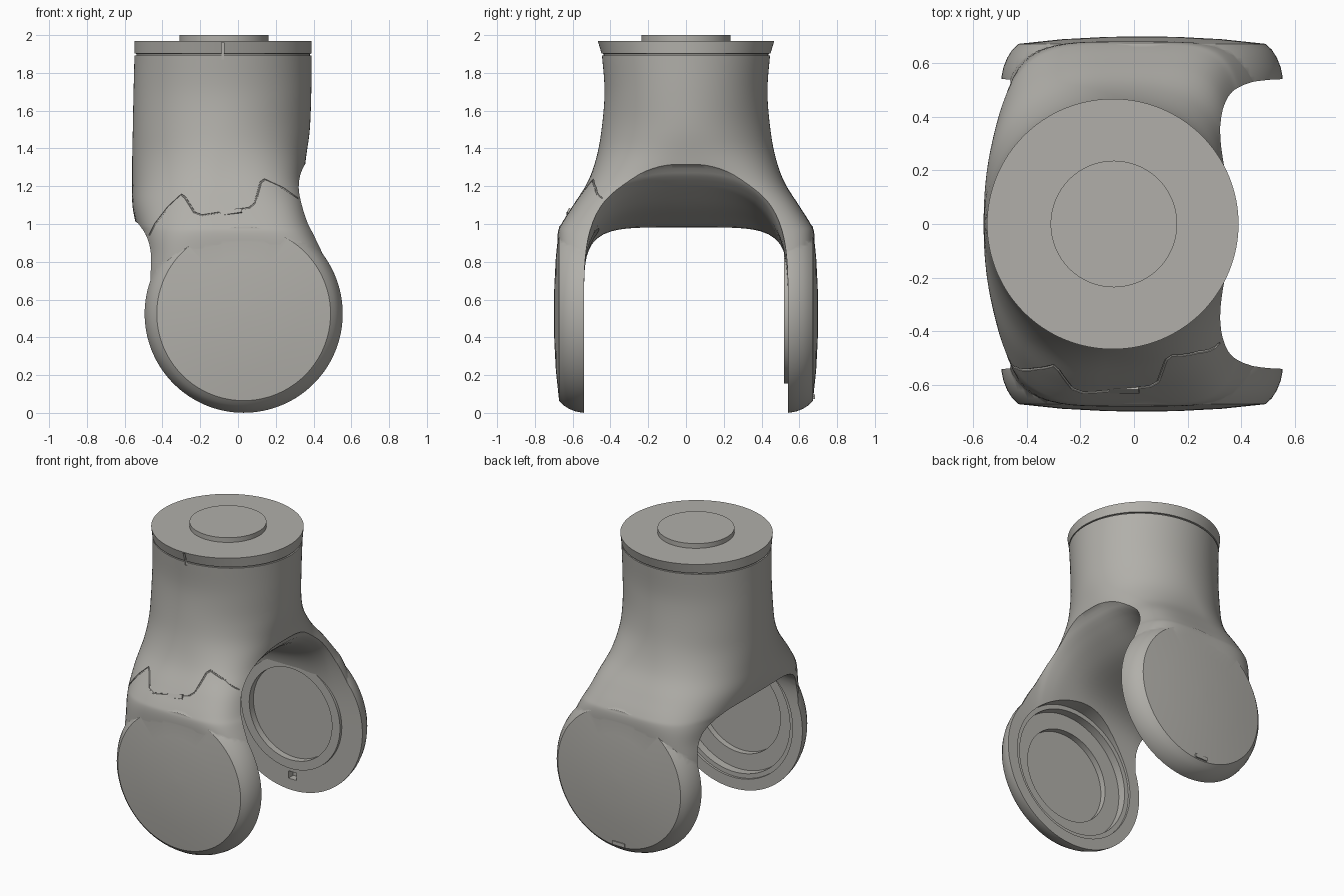
import bpy, bmesh, math
from mathutils import Vector, Matrix

cube = bpy.data.objects.get("Cube")
if cube:
    bpy.data.objects.remove(cube, do_unlink=True)

grey = bpy.data.materials.new("warm_grey")
grey.use_nodes = True
colour = (0.44, 0.43, 0.40, 1)
grey.diffuse_color = colour
grey.node_tree.nodes["Principled BSDF"].inputs["Base Color"].default_value = colour

HUB_X, HUB_Z = 0.03, 0.525
SEGMENTS = 128


def add_object(name, bm):
    bmesh.ops.recalc_face_normals(bm, faces=bm.faces)
    mesh = bpy.data.meshes.new(name)
    bm.to_mesh(mesh)
    bm.free()
    mesh.materials.append(grey)
    obj = bpy.data.objects.new(name, mesh)
    bpy.context.collection.objects.link(obj)
    return obj


def loft(name, rings):
    """Skin closed rings of equal length and cap both ends."""
    bm = bmesh.new()
    loops = [[bm.verts.new(p) for p in ring] for ring in rings]
    n = len(loops[0])
    for a, b in zip(loops, loops[1:]):
        for i in range(n):
            j = (i + 1) % n
            bm.faces.new((a[i], a[j], b[j], b[i]))
    bm.faces.new(loops[0])
    bm.faces.new(loops[-1])
    return add_object(name, bm)


def hub_lathe(name, profile):
    """Turn (radius, y) stations about the hub axis."""
    angles = [2 * math.pi * i / SEGMENTS for i in range(SEGMENTS)]
    return loft(name, [[(HUB_X + r * math.cos(a), y, HUB_Z + r * math.sin(a)) for a in angles]
                       for r, y in profile])


def box(name, centre, size, tilt=0, lean=0):
    bm = bmesh.new()
    bmesh.ops.create_cube(bm, size=1)
    bm.transform(Matrix.Translation(centre) @ Matrix.Rotation(tilt, 4, "Y")
                 @ Matrix.Rotation(lean, 4, "X") @ Matrix.Diagonal((*size, 1)))
    return add_object(name, bm)


def select(obj):
    bpy.ops.object.select_all(action="DESELECT")
    obj.select_set(True)
    bpy.context.view_layer.objects.active = obj


def combine(target, tool, operation="DIFFERENCE"):
    tool.hide_render = True
    mod = target.modifiers.new("combine", "BOOLEAN")
    mod.operation, mod.solver, mod.object = operation, "EXACT", tool
    select(target)
    bpy.ops.object.modifier_apply(modifier=mod.name)
    bpy.data.objects.remove(tool, do_unlink=True)


def unit_super(angle, n):
    c, s = math.cos(angle), math.sin(angle)
    rho = (abs(c) ** n + abs(s) ** n) ** (-1 / n)
    return c * rho, s * rho


def section(z, x0, x1, half_y, n_left=2, n_right=2):
    """Horizontal superellipse with its own squareness on each side."""
    ring = []
    for i in range(SEGMENTS):
        angle = 2 * math.pi * i / SEGMENTS
        u, v = unit_super(angle, n_right if math.cos(angle) > 0 else n_left)
        ring.append(((x0 + x1) / 2 + (x1 - x0) / 2 * u, half_y * v, z))
    return ring


def smooth_rows(rows, steps=5):
    """Catmull-Rom interpolation between rows of numbers."""
    out = []
    for i in range(len(rows) - 1):
        p = [rows[max(0, min(len(rows) - 1, i + d))] for d in (-1, 0, 1, 2)]
        for s in range(steps):
            t = s / steps
            out.append([b + 0.5 * t * (c - a + t * (2 * a - 5 * b + 4 * c - d
                        + t * (3 * (b - c) + d - a))) for a, b, c, d in zip(*p)])
    return out + [list(rows[-1])]


# Round neck flowing into the ears (z, x min, x max, half y, squareness left, right)
body = loft("fork_body", [section(*row) for row in smooth_rows([
    (HUB_Z, -0.490, 0.515, 0.655, 6.5, 7),
    (0.65, -0.495, 0.52, 0.66, 6, 7),
    (0.75, -0.494, 0.505, 0.669, 5.5, 6.5),
    (0.85, -0.495, 0.465, 0.678, 4.7, 6),
    (0.95, -0.52, 0.417, 0.679, 3.6, 5.5),
    (1.0, -0.54, 0.394, 0.66, 3.1, 5.2),
    (1.1, -0.559, 0.365, 0.597, 2.6, 4.8),
    (1.22, -0.56, 0.348, 0.522, 2.2, 3.4),
    (1.35, -0.56, 0.36, 0.475, 2, 2.4),
    (1.5, -0.557, 0.38, 0.447, 2, 2),
    (1.7, -0.553, 0.388, 0.431, 2, 2),
    (1.893, -0.548, 0.39, 0.445, 2, 2)])])

# Round hub with gently domed end faces and softened rims
half = [(0.03, 0.70), (0.15, 0.697), (0.3, 0.689), (0.46, 0.672), (0.484, 0.65),
        (0.503, 0.62), (0.517, 0.585), (0.524, 0.55), (0.525, 0.52)]
combine(body, hub_lathe("hub", half + [(r, -y) for r, y in reversed(half)]), "UNION")
bpy.context.view_layer.update()

# Seam path laid on the front of the body
corners = [(-0.47, 0.94), (-0.44, 1.0), (-0.37, 1.09), (-0.30, 1.155), (-0.28, 1.14),
           (-0.23, 1.06), (-0.19, 1.045), (0.06, 1.085), (0.09, 1.11),
           (0.12, 1.22), (0.14, 1.235), (0.24, 1.19), (0.34, 1.12)]
path = []
for (xa, za), (xb, zb) in zip(corners, corners[1:]):
    for s in range(5):
        x, z = xa + (xb - xa) * s / 5, za + (zb - za) * s / 5
        hit, loc, _, _ = body.ray_cast(Vector((x, -2, z)), Vector((0, 1, 0)))
        if hit:
            path.append(loc.copy())

# Arched slot between the ears, rising towards the open side (x, top, squareness)
slot_rings = []
for x, top, n in smooth_rows([(-0.8, 1.06, 5), (-0.56, 1.018, 5), (-0.46, 0.982, 5),
                              (-0.2, 1.03, 4.3), (0.05, 1.09, 3.7), (0.2, 1.17, 3.1),
                              (0.3, 1.25, 2.9), (0.4, 1.335, 3), (0.8, 1.4, 4)], 4):
    ring = [(x, 0.54, -0.2)]
    for i in range(49):
        u, v = unit_super(math.pi * i / 48, n)
        ring.append((x, 0.54 * u, 0.53 + (top - 0.53) * v))
    slot_rings.append(ring + [(x, -0.54, -0.2)])
combine(body, loft("slot_cutter", slot_rings))

# Stepped recess inside the front ear
for radius, depth in ((0.45, 0.555), (0.42, 0.61), (0.31, 0.65)):
    combine(body, hub_lathe("recess_cutter", [(radius, -depth), (radius, -0.43)]))

# Shallow recess and small socket inside the back ear
combine(body, hub_lathe("back_recess_cutter", [(0.31, 0.43), (0.31, 0.565)]))
combine(body, box("socket_cutter", (HUB_X, 0.55, 0.10), (0.06, 0.08, 0.05)))

# Fine seam groove
curve = bpy.data.curves.new("seam_cutter", "CURVE")
curve.dimensions = "3D"
curve.bevel_depth = 0.006
curve.bevel_resolution = 1
curve.use_fill_caps = True
spline = curve.splines.new("POLY")
spline.points.add(len(path) - 1)
for point, loc in zip(spline.points, path):
    point.co = (*loc, 1)
seam = bpy.data.objects.new("seam_cutter", curve)
bpy.context.collection.objects.link(seam)
select(seam)
bpy.ops.object.convert(target="MESH")
combine(body, bpy.context.view_layer.objects.active)

# Raised ring on the back ear
ring = hub_lathe("bearing_ring", [(0.37, 0.52), (0.37, 0.55)])
combine(ring, hub_lathe("ring_cutter", [(0.31, 0.4), (0.31, 0.7)]))

# Collar with a recessed joint below it, and the central spigot
collar = loft("neck_collar", [section(1.88, -0.538, 0.38, 0.436),
                              section(1.901, -0.538, 0.38, 0.436),
                              section(1.902, -0.548, 0.39, 0.447),
                              section(1.968, -0.548, 0.39, 0.467)])
spigot = loft("top_spigot", [section(z, -0.311, 0.161, 0.236) for z in (1.95, 2.0)])

# Alignment notch across the collar joint
for part in (body, collar):
    combine(part, box("notch_cutter", (-0.08, -0.47, 1.915), (0.014, 0.064, 0.09)))

# Release tabs on the front seam and at the foot of the back cover
front_tab = box("front_tab", (-0.035, -0.612, 1.058), (0.11, 0.03, 0.026),
                math.radians(-9), math.radians(-32))
back_tab = box("back_tab", (HUB_X, 0.667, 0.085), (0.09, 0.03, 0.025))

for obj in (body, ring, collar, spigot, front_tab, back_tab):
    select(obj)
    bpy.ops.object.shade_smooth_by_angle(angle=math.radians(32))
